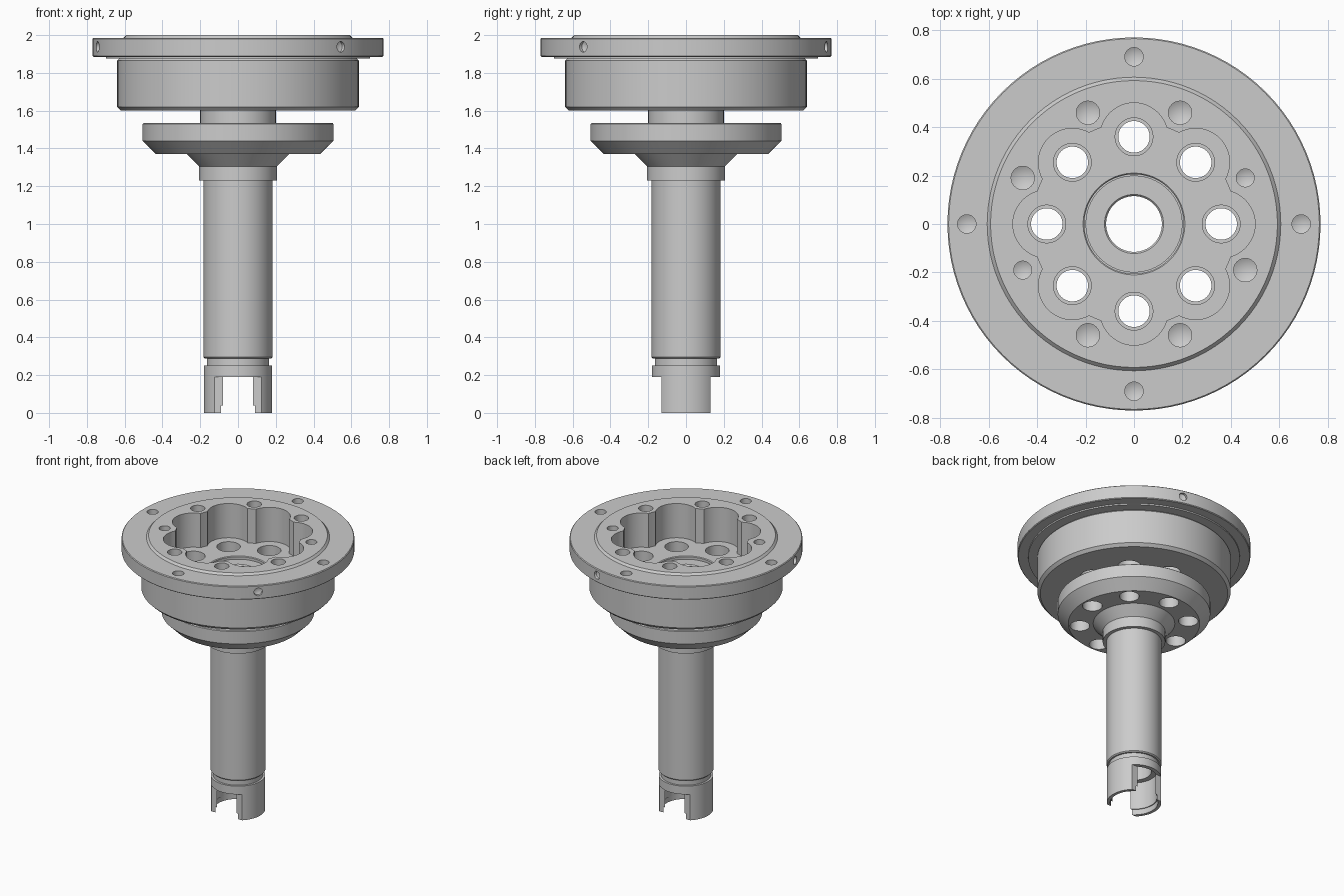
import bpy, bmesh
from math import sin, cos, pi, radians, acos, atan2
from mathutils import Matrix, Vector

if "Cube" in bpy.data.objects:
    bpy.data.objects.remove(bpy.data.objects["Cube"])

SEG = 96


def finish(bm, name):
    bmesh.ops.recalc_face_normals(bm, faces=bm.faces[:])
    me = bpy.data.meshes.new(name)
    bm.to_mesh(me)
    bm.free()
    ob = bpy.data.objects.new(name, me)
    bpy.context.collection.objects.link(ob)
    return ob


def lathe(bm, profile, seg=SEG, mat=Matrix()):
    """Revolve a closed (r, z) loop; points with r = 0 become poles."""
    rings = []
    for r, z in profile:
        n = 1 if r == 0 else seg
        rings.append([bm.verts.new(mat @ Vector((r * cos(2 * pi * i / seg), r * sin(2 * pi * i / seg), z)))
                      for i in range(n)])
    for a, b in zip(rings, rings[1:] + rings[:1]):
        if len(a) == 1 and len(b) == 1:
            continue
        for i in range(seg):
            j = (i + 1) % seg
            quad = [a[i % len(a)], a[j % len(a)], b[j % len(b)], b[i % len(b)]]
            bm.faces.new(list(dict.fromkeys(quad)))


def cut(target, bm):
    """Subtract the bmesh from the target and remove the cutter."""
    cutter = finish(bm, "cutter")
    cutter.hide_render = True
    mod = target.modifiers.new("cut", 'BOOLEAN')
    mod.operation = 'DIFFERENCE'
    mod.solver = 'EXACT'
    mod.object = cutter
    bpy.context.view_layer.objects.active = target
    bpy.ops.object.modifier_apply(modifier=mod.name)
    bpy.data.objects.remove(cutter)


def polar(r, deg, z=0):
    return Matrix.Translation((r * cos(radians(deg)), r * sin(radians(deg)), z))


def drill(bm, mat, r, depth):
    """Blind hole with a conical drill tip, going down local -z."""
    lathe(bm, [(0, 0.05), (r, 0.05), (r, -depth), (0, -depth - 0.5 * r)], 32, mat)


# Housing: drum with wide flange and a raised top rim
bm = bmesh.new()
lathe(bm, [(0.205, 1.60), (0.62, 1.60), (0.64, 1.62), (0.64, 1.865), (0.63, 1.875),
           (0.70, 1.875), (0.70, 1.885), (0.765, 1.885), (0.77, 1.89), (0.77, 1.98),
           (0.765, 1.985), (0.606, 1.985), (0.592, 2.0), (0.30, 2.0), (0.21, 1.75), (0.205, 1.745)])
housing = finish(bm, "housing")

# Scalloped pocket: circle joined with eight lobes
C, L, R = 0.36, 0.14, 0.42
phi = acos((R * R + C * C - L * L) / (2 * R * C))
arc = atan2(R * sin(phi), R * cos(phi) - C)
outline = []
for k in range(8):
    base = k * pi / 4
    for i in range(21):
        t = arc * (i / 10 - 1)
        x, y = C + L * cos(t), L * sin(t)
        outline.append((x * cos(base) - y * sin(base), x * sin(base) + y * cos(base)))
    mid = base + pi / 8
    outline.append((R * cos(mid), R * sin(mid)))
bm = bmesh.new()
face = bm.faces.new([bm.verts.new((x, y, 1.75)) for x, y in outline])
ext = bmesh.ops.extrude_face_region(bm, geom=[face])
bmesh.ops.translate(bm, vec=(0, 0, 0.4), verts=[v for v in ext["geom"] if isinstance(v, bmesh.types.BMVert)])
cut(housing, bm)

# Housing holes: floor holes, screw holes, flange holes, radial set-screw holes
bm = bmesh.new()
for k in range(8):
    lathe(bm, [(0, 1.5), (0.078, 1.5), (0.078, 1.85), (0, 1.85)], 40, polar(C, 45 * k))
    drill(bm, polar(0.497, 22.5 + 45 * k, 2.0), 0.037 if k in (0, 4) else 0.048, 0.16)
for k in range(4):
    drill(bm, polar(0.69, 90 * k, 1.985), 0.038, 0.055)
for deg in (-45, 75, 195):
    mat = Matrix.Rotation(radians(deg), 4, 'Z') @ Matrix.Translation((0.77, 0, 1.938)) @ Matrix.Rotation(pi / 2, 4, 'Y')
    drill(bm, mat, 0.028, 0.02 if deg == 0 else 0.018)
cut(housing, bm)

# Hollow shaft with bevelled disc
bm = bmesh.new()
lathe(bm, [(0.158, 0), (0.18, 0), (0.18, 0.25), (0.165, 0.25), (0.165, 0.288), (0.175, 0.288),
           (0.182, 0.295), (0.182, 1.23), (0.207, 1.23), (0.207, 1.305), (0.27, 1.37), (0.435, 1.37),
           (0.505, 1.44), (0.505, 1.53), (0.5, 1.535), (0.2, 1.535), (0.2, 1.73),
           (0.122, 1.73), (0.115, 1.722), (0.115, 0.24), (0.152, 0.24), (0.152, 0.04), (0.158, 0.04)])
shaft = finish(bm, "hollow_shaft")

# Disc holes and the end slots that leave two prongs
bm = bmesh.new()
for k in range(8):
    lathe(bm, [(0, 1.33), (0.065, 1.33), (0.065, 1.58), (0, 1.58)], 40, polar(C, 45 * k))
for s in (-1, 1):
    bmesh.ops.create_cube(bm, size=1, matrix=Matrix.Translation((0, s * 0.23, 0.07)) @ Matrix.Diagonal((0.6, 0.2, 0.24, 1)))
cut(shaft, bm)

# Smooth curved walls, sharp edges
bpy.ops.object.select_all(action='DESELECT')
for ob in (housing, shaft):
    ob.select_set(True)
bpy.context.view_layer.objects.active = housing
bpy.ops.object.shade_smooth_by_angle(angle=radians(25))
